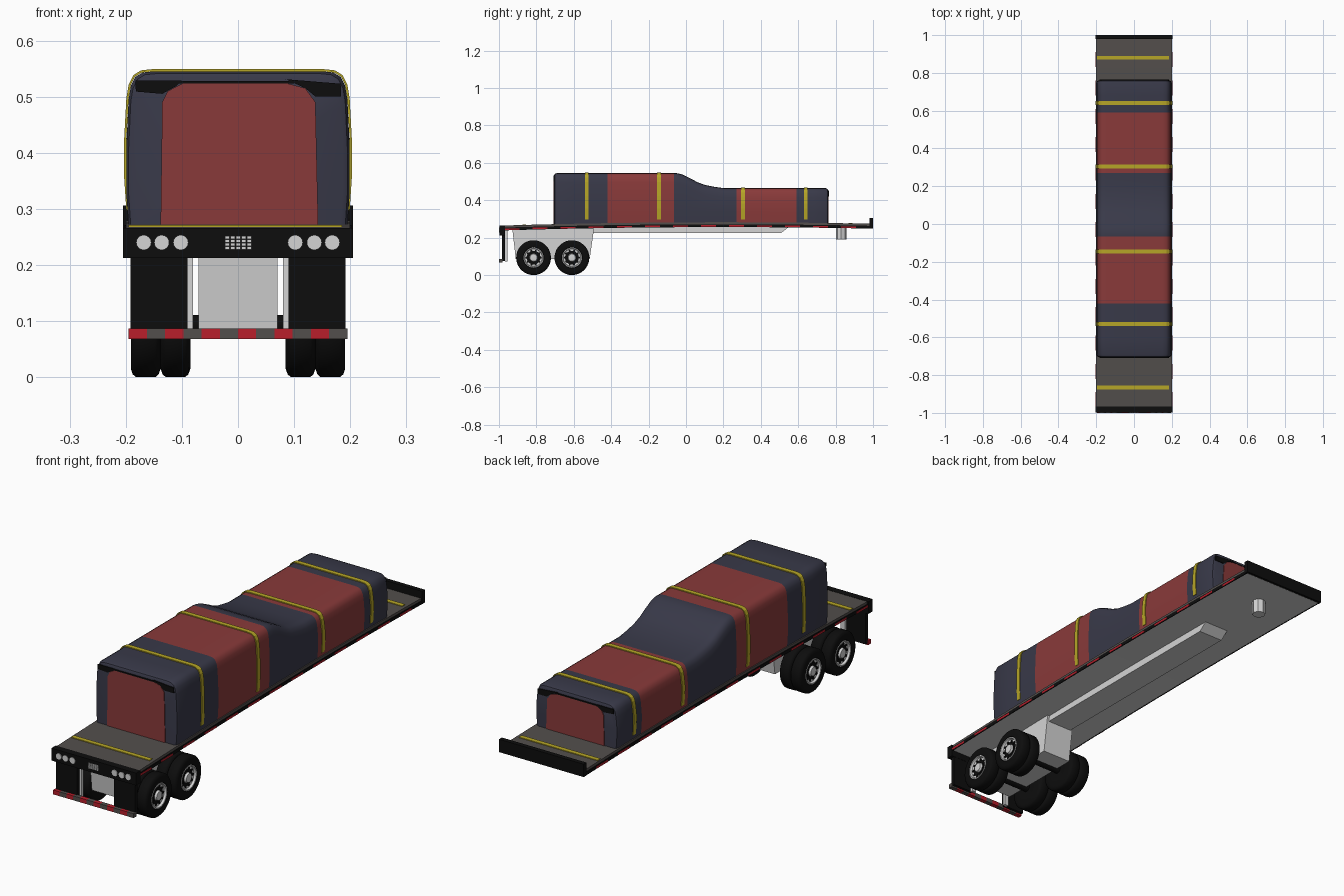
import bpy, bmesh, math
from mathutils import Matrix, Vector

if "Cube" in bpy.data.objects:
    bpy.data.objects.remove(bpy.data.objects["Cube"])

def mat(name, r, g, b):
    m = bpy.data.materials.new(name)
    m.diffuse_color = (r, g, b, 1)
    m.use_nodes = True
    m.node_tree.nodes["Principled BSDF"].inputs["Base Color"].default_value = m.diffuse_color
    return m

NAVY = mat("navy tarp", 0.040, 0.041, 0.066)
RED = mat("red tarp", 0.25, 0.042, 0.042)
YELLOW = mat("yellow strap", 0.47, 0.38, 0.02)
DECK = mat("deck grey", 0.085, 0.077, 0.072)
LIGHT = mat("light grey metal", 0.66, 0.66, 0.66)
BLACK = mat("black", 0.004, 0.004, 0.004)
TAPE = mat("red tape", 0.48, 0.013, 0.024)

def make(name, verts, faces, mats, rule=None, smooth=False):
    me = bpy.data.meshes.new(name)
    me.from_pydata(verts, [], faces)
    bm = bmesh.new()
    bm.from_mesh(me)
    bmesh.ops.recalc_face_normals(bm, faces=bm.faces)
    bm.normal_update()
    if rule:
        for f in bm.faces:
            f.material_index = rule(f)
    bm.to_mesh(me)
    bm.free()
    for m in mats:
        me.materials.append(m)
    ob = bpy.data.objects.new(name, me)
    bpy.context.collection.objects.link(ob)
    if smooth:
        bpy.ops.object.select_all(action='DESELECT')
        ob.select_set(True)
        bpy.context.view_layer.objects.active = ob
        bpy.ops.object.shade_smooth_by_angle(angle=math.radians(40))
    return ob

def loft(name, rings, mats, rule=None, smooth=False, caps=True, closed=True):
    n = len(rings[0])
    verts = [p for r in rings for p in r]
    faces = [(i*n+j, i*n+(j+1) % n, (i+1)*n+(j+1) % n, (i+1)*n+j)
             for i in range(len(rings)-1) for j in range(n if closed else n-1)]
    if caps:
        faces += [tuple(range(n)), tuple(range((len(rings)-1)*n, len(rings)*n))]
    return make(name, verts, faces, mats, rule, smooth)

def box(name, x0, x1, y0, y1, z0, z1, m):
    rings = [[(x0, y, z0), (x1, y, z0), (x1, y, z1), (x0, y, z1)] for y in (y0, y1)]
    return loft(name, rings, [m])

def extrude_x(name, pts, x0, x1, m):
    return loft(name, [[(x, y, z) for y, z in pts] for x in (x0, x1)], [m])

def cyl(name, c, r, depth, axis, m, n=20):
    a, b = [i for i in range(3) if i != axis]
    rings = []
    for d in (-depth/2, depth/2):
        ring = []
        for k in range(n):
            p = list(c)
            t = 2*math.pi*k/n
            p[axis] += d
            p[a] += r*math.cos(t)
            p[b] += r*math.sin(t)
            ring.append(tuple(p))
        rings.append(ring)
    return loft(name, rings, [m], smooth=True)

def deck_z(y):
    return 0.282 - 0.013*y*y + 0.005*y

# cambered deck: grey boards on top and sides, light metal underneath
ys = [-0.995 + 1.985*i/24 for i in range(25)]
loft("deck", [[(-0.2, y, deck_z(y)-0.025), (0.2, y, deck_z(y)-0.025),
               (0.2, y, deck_z(y)), (-0.2, y, deck_z(y))] for y in ys],
     [DECK, LIGHT], lambda f: 1 if f.normal.z < -0.5 else 0)

# side rails with red reflective dashes
for s in (-1, 1):
    loft("side_rail", [[(s*a, y, deck_z(y)+b) for a, b in
         ((0.198, -0.026), (0.202, -0.026), (0.202, -0.011), (0.198, -0.011))] for y in ys], [BLACK])
    for k in range(13):
        y = -0.93 + k*0.15
        z = deck_z(y)
        box("side_tape", s*0.2, s*0.2035, y-0.04, y+0.04, z-0.025, z-0.016, TAPE)

# front bulkhead and rear light panel
box("front_bulkhead", -0.205, 0.205, 0.98, 1.0, 0.25, 0.306, BLACK)
box("rear_light_panel", -0.205, 0.205, -0.997, -0.967, 0.212, 0.266, BLACK)
for s in (-1, 1):
    for x in (0.102, 0.136, 0.168):
        cyl("rear_lamp", (s*x, -0.997, 0.24), 0.0135, 0.006, 1, LIGHT, 16)
    box("mud_flap", s*0.09, s*0.192, -0.985, -0.968, 0.075, 0.22, BLACK)
    box("bumper_strut", s*0.09-0.01, s*0.09+0.01, -0.967, -0.955, 0.072, 0.25, LIGHT)
for i in range(5):
    for j in range(4):
        x, z = -0.0235 + i*0.0098, 0.228 + j*0.0062
        box("centre_reflector", x, x+0.008, -1.0, -0.996, z, z+0.0048, LIGHT)

# striped under-run bumper
for k in range(12):
    x = -0.195 + k*0.0325
    box("rear_bumper", x, x+0.0325, -1.0, -0.98, 0.068, 0.087, DECK if k % 2 else TAPE)

# suspension box, spine beam and coupling pin
extrude_x("suspension_box", [(-0.93, 0.26), (-0.91, 0.085), (-0.515, 0.085), (-0.49, 0.26)],
          -0.07, 0.07, LIGHT)
extrude_x("spine_beam", [(-0.5, 0.226), (0.51, 0.226), (0.56, 0.265), (-0.5, 0.265)],
          -0.06, 0.06, LIGHT)
cyl("coupling_pin", (0, 0.83, 0.225), 0.028, 0.07, 2, LIGHT, 8)

# dual wheels on two axles
def lathe(name, prof, c, s, m, n=36):
    rings = [[(s*(c[0]+x), c[1]+r*math.cos(2*math.pi*k/n), c[2]+r*math.sin(2*math.pi*k/n))
              for k in range(n)] for x, r in prof]
    return loft(name, rings, [m], smooth=True)

R = 0.093
TYRE = [(-0.026, 0.05), (-0.0265, 0.078), (-0.023, 0.088), (-0.017, R),
        (0.017, R), (0.023, 0.088), (0.0265, 0.078), (0.026, 0.056), (0.016, 0.053)]
HUB = [(0.0, 0.054), (0.026, 0.054), (0.0265, 0.049), (0.017, 0.046), (0.015, 0.028),
       (0.016, 0.022), (0.026, 0.019), (0.027, 0.008)]
for y in (-0.815, -0.61):
    cyl("axle", (0, y, R), 0.018, 0.3, 0, BLACK)
    for s in (-1, 1):
        for x in (0.1115, 0.1645):
            lathe("tyre", TYRE, (x, y, R), s, BLACK)
        lathe("wheel_hub", HUB, (0.1645, y, R), s, LIGHT)
        lathe("hub_ring", [(0.0145, 0.029), (0.0175, 0.029), (0.0175, 0.023), (0.0145, 0.023)],
              (0.1645, y, R), s, BLACK)
        for k in range(10):
            t = 2*math.pi*k/10
            cyl("hub_hole", (s*0.181, y+0.038*math.cos(t), R+0.038*math.sin(t)),
                0.0055, 0.005, 0, BLACK, 8)

# tarped load: height steps down along the length
STEPS = [(-0.05, 0.545), (-0.02, 0.538), (0.02, 0.519), (0.06, 0.497),
         (0.10, 0.482), (0.15, 0.472), (0.2, 0.465)]

def height(y):
    if y <= STEPS[0][0]:
        return STEPS[0][1]
    for (a, h), (b, k) in zip(STEPS, STEPS[1:]):
        if y <= b:
            return h + (k-h)*(y-a)/(b-a)
    return STEPS[-1][1]

def section(y, off=0.0, inset=0.0, base=None):
    h = height(y) + off - inset
    b = deck_z(y) - 0.004 if base is None else base
    half = [(0.195, b), (0.199, b+0.06), (0.199, b+(h-b)*0.5), (0.195, h-0.05),
            (0.191, h-0.026), (0.183, h-0.01), (0.17, h-0.002), (0.15, h)]
    half = [(x+off-inset, z) for x, z in half]
    return [(x, y, z) for x, z in half] + [(-x, y, z) for x, z in reversed(half)]

cuts = [-0.69, -0.6, -0.5, -0.42, -0.3, -0.15, -0.065, -0.05, -0.02, 0.02, 0.06, 0.1,
        0.15, 0.2, 0.27, 0.4, 0.5, 0.59, 0.68, 0.745]
rings = [section(-0.705, inset=0.012), section(-0.701, inset=0.004)]
rings += [section(y) for y in cuts]
rings += [section(0.756, inset=0.004), section(0.76, inset=0.012)]

def tarp_rule(f):
    y = f.calc_center_median().y
    return 1 if -0.42 < y < -0.065 or 0.27 < y < 0.59 else 0
loft("tarped_load", rings, [NAVY, RED], tarp_rule, smooth=True)

# red end panels and black folded corners
for y, d, h in ((-0.705, -1, 0.545), (0.76, 1, 0.465)):
    def plate(name, pts, t, m):
        loft(name, [[(x, yy, z) for x, z in pts] for yy in (y-d*0.002, y+d*t)], [m])
    b = deck_z(y) - 0.002
    plate("end_panel", [(-0.138, b), (0.143, b), (0.138, h-0.055), (0.12, h-0.03), (0.09, h-0.022),
                        (-0.1, h-0.022), (-0.125, h-0.035), (-0.135, h-0.055)], 0.003, RED)
    plate("corner_fold", [(0.085, h-0.014), (0.183, h-0.022), (0.184, h-0.045),
                          (0.138, h-0.045), (0.12, h-0.03)], 0.004, BLACK)
    plate("corner_fold", [(-0.183, h-0.016), (-0.1, h-0.016), (-0.11, h-0.026),
                          (-0.135, h-0.04), (-0.182, h-0.036)], 0.004, BLACK)
    plate("top_fold", [(-0.12, h-0.022), (0.1, h-0.022), (0.1, h-0.017), (-0.12, h-0.017)],
          0.004, BLACK)

# yellow tie-down straps over the load and flat on the bare deck
for y in (-0.53, -0.145, 0.305, 0.64):
    ob = loft("load_strap", [section(y+d, off=0.002, base=0.297) for d in (-0.01, 0.01)],
              [YELLOW], caps=False, closed=False)
    mod = ob.modifiers.new("thickness", 'SOLIDIFY')
    mod.thickness = 0.004
    mod.offset = 0
for y in (-0.865, 0.88):
    box("deck_strap", -0.195, 0.185, y-0.01, y+0.01, deck_z(y)-0.002, deck_z(y)+0.003, YELLOW)
